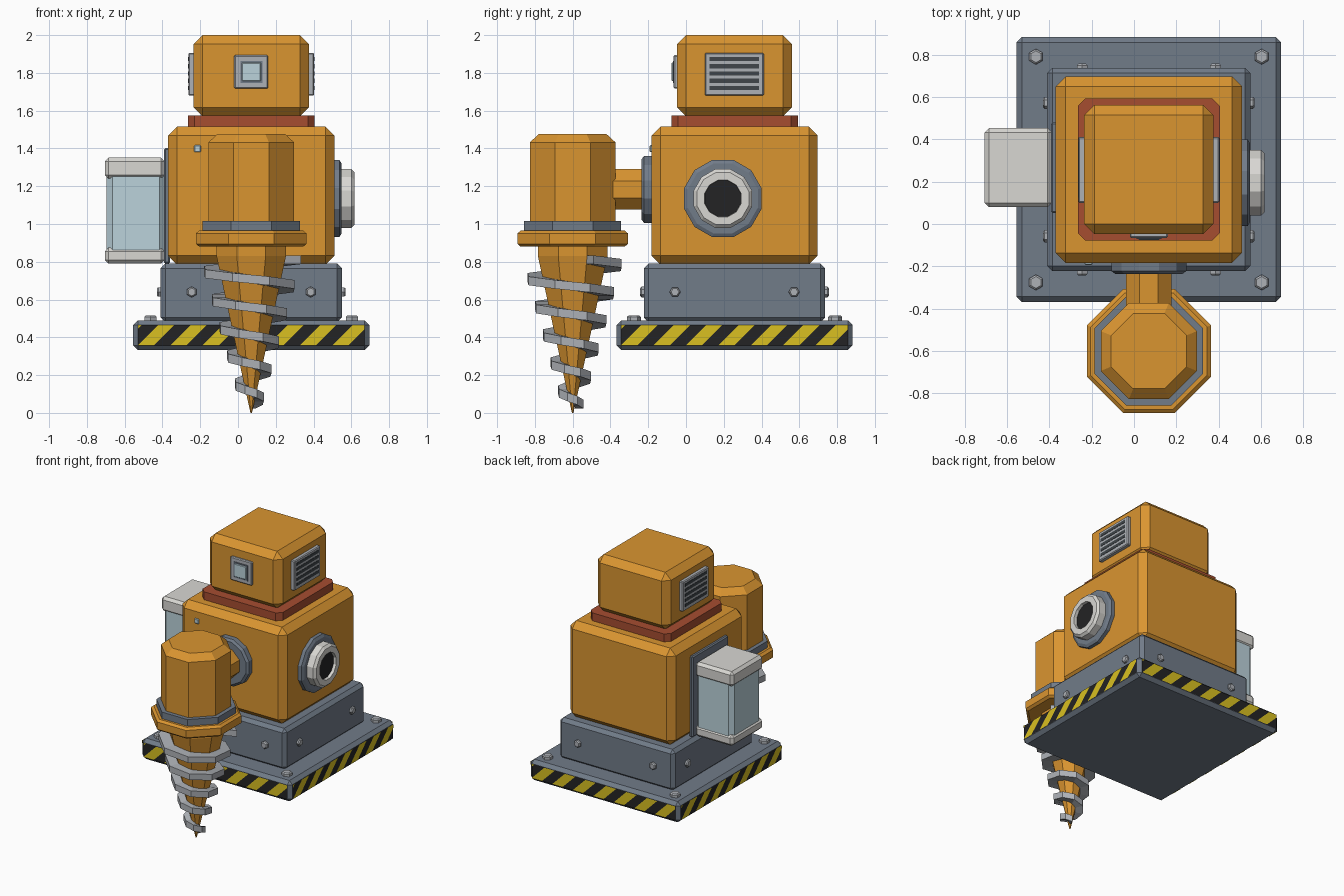
import bpy, bmesh, math
from mathutils import Matrix, Vector

if "Cube" in bpy.data.objects:
    bpy.data.objects.remove(bpy.data.objects["Cube"])

CX, CY = 0.07, 0.257          # axis of the main stack
DX, DY = 0.07, -0.60          # axis of the drill


def material(name, rgb):
    m = bpy.data.materials.new(name)
    m.diffuse_color = (*rgb, 1)
    m.use_nodes = True
    m.node_tree.nodes["Principled BSDF"].inputs["Base Color"].default_value = m.diffuse_color
    return m


ORANGE = material("orange paint", (0.70, 0.30, 0.03))
SLATE = material("slate metal", (0.165, 0.20, 0.25))
GREY = material("light grey metal", (0.42, 0.44, 0.47))
RED = material("rust red", (0.38, 0.075, 0.03))
GLASS = material("pale blue glass", (0.50, 0.65, 0.71))
WHITE = material("off white", (0.69, 0.68, 0.65))
YELLOW = material("hazard yellow", (0.70, 0.53, 0.015))
BLACK = material("black", (0.017, 0.017, 0.018))
DARK = material("dark slate", (0.05, 0.06, 0.068))


def finish(name, bm, mat, recalc=True):
    if recalc:
        bmesh.ops.recalc_face_normals(bm, faces=bm.faces[:])
    me = bpy.data.meshes.new(name)
    bm.to_mesh(me)
    bm.free()
    me.materials.append(mat)
    ob = bpy.data.objects.new(name, me)
    bpy.context.collection.objects.link(ob)
    return ob


def box(name, x, y, z, mat, bevel=0.0, upright_only=False):
    """Box from (min, max) ranges with chamfered edges."""
    bm = bmesh.new()
    bmesh.ops.create_cube(bm, size=1)
    for v in bm.verts:
        v.co = [(r[0] + r[1]) / 2 + c * (r[1] - r[0]) for r, c in zip((x, y, z), v.co)]
    if bevel:
        edges = [e for e in bm.edges if not upright_only
                 or abs(e.verts[0].co.z - e.verts[1].co.z) > 1e-4]
        bmesh.ops.bevel(bm, geom=edges, offset=bevel, segments=1,
                        affect='EDGES', profile=0.5, clamp_overlap=True)
    return finish(name, bm, mat)


def square(name, half, z, mat, bevel, upright_only=False):
    return box(name, (CX - half, CX + half), (CY - half, CY + half), z, mat, bevel, upright_only)


def lathe(name, profile, n, mat, origin, direction=(0, 0, 1)):
    """Faceted turned part; radii are measured to the flats."""
    bm = bmesh.new()
    rot = Vector((0, 0, 1)).rotation_difference(Vector(direction)).to_matrix()
    k = 1 / math.cos(math.pi / n)
    rings = []
    for r, h in profile:
        ring = []
        for i in range(n):
            a = 2 * math.pi * (i + 0.5) / n
            p = Vector((r * k * math.cos(a), r * k * math.sin(a), h))
            ring.append(bm.verts.new(Vector(origin) + rot @ p))
        rings.append(ring)
    for a, b in zip(rings, rings[1:]):
        for i in range(n):
            j = (i + 1) % n
            bm.faces.new((a[i], a[j], b[j], b[i]))
    bm.faces.new(rings[0][::-1])
    bm.faces.new(rings[-1])
    return finish(name, bm, mat)


# Main stack: base, pedestal, body, collar, head
square("base_plate", 0.625, (0.333, 0.49), SLATE, 0.025)
square("pedestal", 0.48, (0.48, 0.79), SLATE, 0.025)
square("body", 0.44, (0.785, 1.515), ORANGE, 0.047)
square("collar", 0.335, (1.50, 1.575), RED, 0.035, True)
square("head", 0.305, (1.57, 2.0), ORANGE, 0.048)

# Hazard stripes and pedestal bolts on each of the four sides
Z0, Z1, W, PERIOD = 0.358, 0.465, 0.60, 0.1715
for side in range(4):
    turn = Matrix.Rotation(side * math.pi / 2, 4, 'Z')
    place = Matrix.Translation((CX, CY, 0)) @ turn
    for nm, mat, depth in (("hazard_band", BLACK, 0.628), ("hazard_stripes", YELLOW, 0.631)):
        bm = bmesh.new()
        for k in range(-2, 9):
            u = -W + k * PERIOD
            w = PERIOD / 2 if mat is YELLOW else PERIOD
            h = Z1 - Z0
            quad = [(u, Z0), (u + w, Z0), (u + w + h, Z1), (u + h, Z1)]
            bm.faces.new([bm.verts.new((a, -depth, b)) for a, b in quad])
        for s in (-1, 1):
            bmesh.ops.bisect_plane(bm, geom=bm.verts[:] + bm.edges[:] + bm.faces[:],
                                   plane_co=(s * W, 0, 0), plane_no=(s, 0, 0), clear_outer=True)
        bm.transform(place)
        finish(nm, bm, mat, recalc=False)
    out = turn @ Vector((0, -1, 0))
    for u in (-0.315, 0.315):
        lathe("pedestal_bolt", [(0.025, 0), (0.025, 0.014), (0.018, 0.022)], 6, GREY,
              place @ Vector((u, -0.478, 0.64)), out)

# Base plate corner bolts
for sx in (-1, 1):
    for sy in (-1, 1):
        lathe("base_bolt", [(0.032, 0), (0.032, 0.02), (0.024, 0.028)], 6, GREY,
              (CX + sx * 0.533, CY + sy * 0.533, 0.488))

# Head vents on both sides
for s in (-1, 1):
    def across(a, b):
        return tuple(sorted((CX + s * a, CX + s * b)))
    box("vent_frame", across(0.29, 0.333), (0.10, 0.412), (1.68, 1.906), GREY, 0.006)
    for i in range(5):
        z = 1.72 + i * 0.0385
        box("vent_slot", across(0.33, 0.335), (0.125, 0.387), (z - 0.011, z + 0.011), DARK)

# Head front window and small indicator lamp
box("window_frame", (-0.02, 0.16), (-0.065, -0.03), (1.717, 1.894), GREY, 0.006)
box("window_rim", (0.012, 0.130), (-0.070, -0.06), (1.747, 1.864), SLATE)
box("window_glass", (0.021, 0.121), (-0.076, -0.06), (1.756, 1.855), GLASS, 0.004)
box("lamp", (-0.233, -0.196), (-0.193, -0.17), (1.38, 1.417), GLASS, 0.005)

# Porthole on the right side
PX, PY, PZ = CX + 0.435, 0.195, 1.135
lathe("port_flange", [(0.205, 0), (0.205, 0.032), (0.185, 0.043)], 12, SLATE, (PX, PY, PZ), (1, 0, 0))
lathe("port_ring", [(0.155, 0.03), (0.155, 0.095), (0.138, 0.112), (0.097, 0.112), (0.095, 0.085)],
      12, WHITE, (PX, PY, PZ), (1, 0, 0))
lathe("port_hole", [(0.0955, 0.085), (0.0955, 0.090)], 12, BLACK, (PX, PY, PZ), (1, 0, 0))

# Tank on the left side
box("tank_mount", (-0.392, -0.36), (0.052, 0.48), (0.79, 1.402), SLATE, 0.008)
box("tank_glass", (-0.695, -0.385), (0.088, 0.445), (0.82, 1.30), GLASS, 0.03, True)
box("tank_top_cap", (-0.705, -0.388), (0.08, 0.453), (1.24, 1.352), WHITE, 0.02)
box("tank_bottom_cap", (-0.705, -0.388), (0.08, 0.453), (0.79, 0.875), WHITE, 0.02)

# Drill arm
lathe("arm_flange", [(0.177, 0), (0.177, 0.042), (0.160, 0.055)], 12, SLATE, (DX, -0.18, 1.183), (0, -1, 0))
lathe("arm", [(0.107, 0), (0.107, 0.25)], 8, ORANGE, (DX, -0.20, 1.183), (0, -1, 0))

# Drill housing and bit
lathe("drill_motor", [(0.227, 1.0), (0.227, 1.432), (0.178, 1.477)], 8, ORANGE, (DX, DY, 0))
lathe("drill_ring", [(0.257, 0.955), (0.257, 1.015)], 8, SLATE, (DX, DY, 0))
lathe("drill_flange", [(0.275, 0.88), (0.293, 0.895), (0.293, 0.95), (0.275, 0.965)], 8, ORANGE, (DX, DY, 0))
lathe("drill_bit", [(0.184, 0.89), (0.184, 0.83), (0.023, 0.085), (0.004, 0.0)], 8, ORANGE, (DX, DY, 0))

# Spiral blade, eight facets per turn, narrowing towards the tip
bm = bmesh.new()
prev = None
STEPS = 41
for i in range(STEPS + 1):
    a = 2 * math.pi * (i + 0.5) / 8
    z = 0.82 - 0.149 * a / (2 * math.pi)
    r_in = max(0.015, 0.184 - 0.216 * (0.83 - z) - 0.012)
    r_out = 0.047 + 0.295 * z
    t = 0.023
    ring = [bm.verts.new((DX + r * math.cos(a), DY + r * math.sin(a), z + dz))
            for r, dz in ((r_in, -t), (r_out, -t), (r_out, t), (r_in, t))]
    if prev:
        for j in range(4):
            k = (j + 1) % 4
            bm.faces.new((prev[j], prev[k], ring[k], ring[j]))
    if i in (0, STEPS):
        bm.faces.new(ring)
    prev = ring
finish("drill_spiral", bm, GREY)
